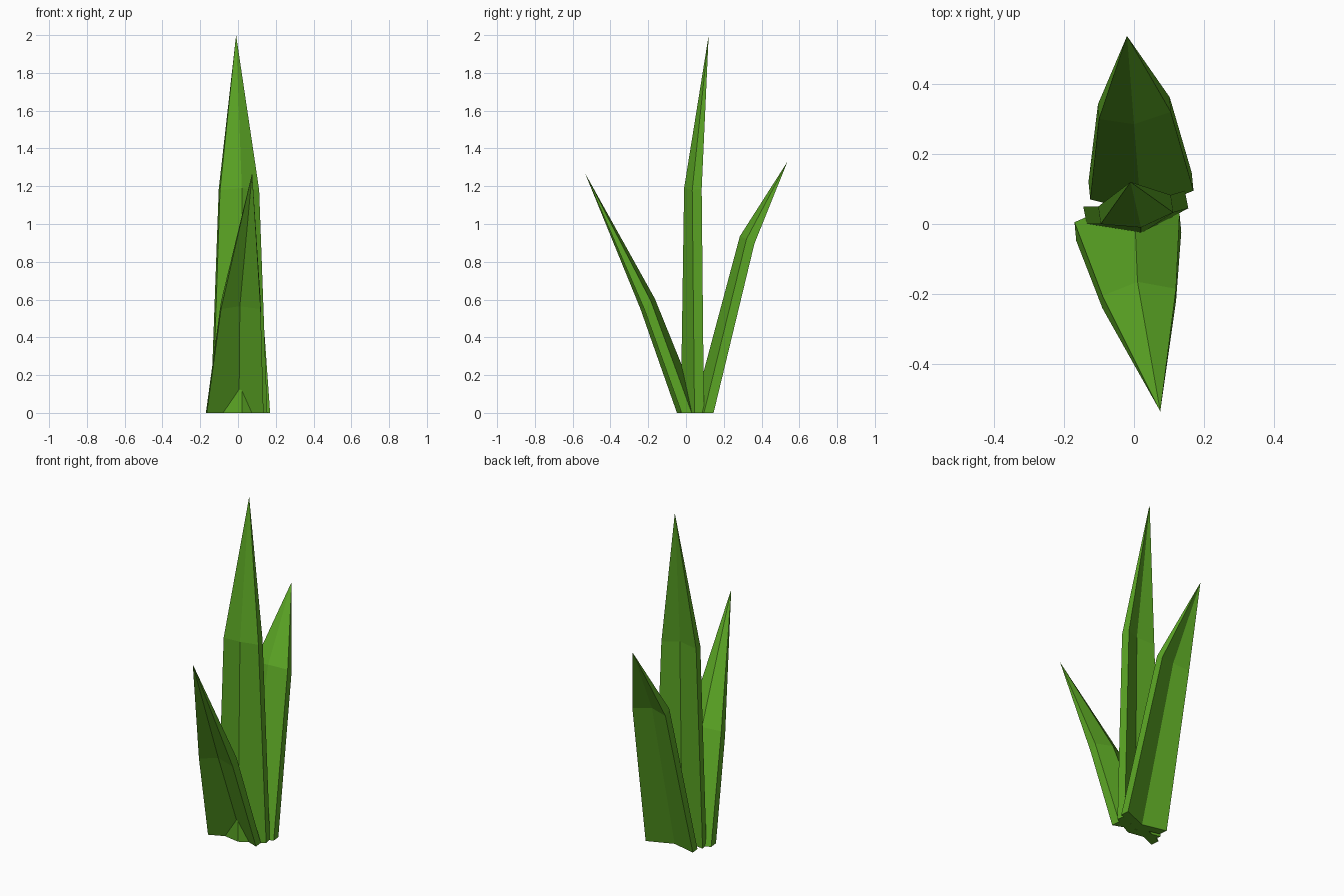
import bpy
import bmesh
from mathutils import Vector

if "Cube" in bpy.data.objects:
    bpy.data.objects.remove(bpy.data.objects["Cube"], do_unlink=True)

# Leaf green shared by all blades
leaf_green = bpy.data.materials.new("leaf_green")
leaf_green.use_nodes = True
colour = (0.105, 0.381, 0.018, 1)
leaf_green.diffuse_color = colour
leaf_green.node_tree.nodes["Principled BSDF"].inputs["Base Color"].default_value = colour


def blade(name, base, base_depth, middle, middle_depth, tip):
    """Folded leaf: two chevron rings (ridge edge plus depth) closing in a point."""
    bm = bmesh.new()
    rings = []
    for edge, depth in ((base, base_depth), (middle, middle_depth)):
        near = [Vector(p) for p in edge]
        far = [p + Vector(depth) for p in reversed(near)]
        rings.append([bm.verts.new(p) for p in near + far])
    low, high = rings
    point = bm.verts.new(tip)
    count = len(low)
    for i in range(count):
        j = (i + 1) % count
        bm.faces.new((low[i], low[j], high[j], high[i]))
        bm.faces.new((high[i], high[j], point))
    # Underside, one quad for each half of the fold
    for i in range(2):
        bm.faces.new((low[i + 1], low[i], low[5 - i], low[4 - i]))
    bmesh.ops.recalc_face_normals(bm, faces=bm.faces)
    mesh = bpy.data.meshes.new(name)
    bm.to_mesh(mesh)
    bm.free()
    mesh.materials.append(leaf_green)
    obj = bpy.data.objects.new(name, mesh)
    bpy.context.collection.objects.link(obj)
    return obj


# Tall upright blade
blade("centre_blade",
      [(-0.135, 0, 0), (0.02, -0.028, 0), (0.155, 0.045, 0)], (-0.01, 0.05, 0),
      [(-0.095, 0, 1.18), (0.02, -0.01, 1.19), (0.112, 0.033, 1.18)], (-0.007, 0.05, 0.005),
      (-0.01, 0.12, 2))

# Blade leaning backward
blade("back_blade",
      [(-0.125, 0.07, 0), (0.02, 0.035, 0), (0.17, 0.095, 0)], (-0.005, 0.051, 0),
      [(-0.1, 0.3, 0.92), (0, 0.285, 0.935), (0.105, 0.32, 0.92)], (-0.003, 0.042, -0.025),
      (-0.02, 0.537, 1.33))

# Blade leaning forward, its ridge turned inward
blade("front_blade",
      [(-0.17, 0.005, 0), (0, 0.08, 0), (0.13, 0.03, 0)], (0.005, -0.053, 0),
      [(-0.09, -0.205, 0.59), (0.01, -0.165, 0.605), (0.12, -0.185, 0.59)], (0, -0.036, -0.04),
      (0.075, -0.535, 1.27))
